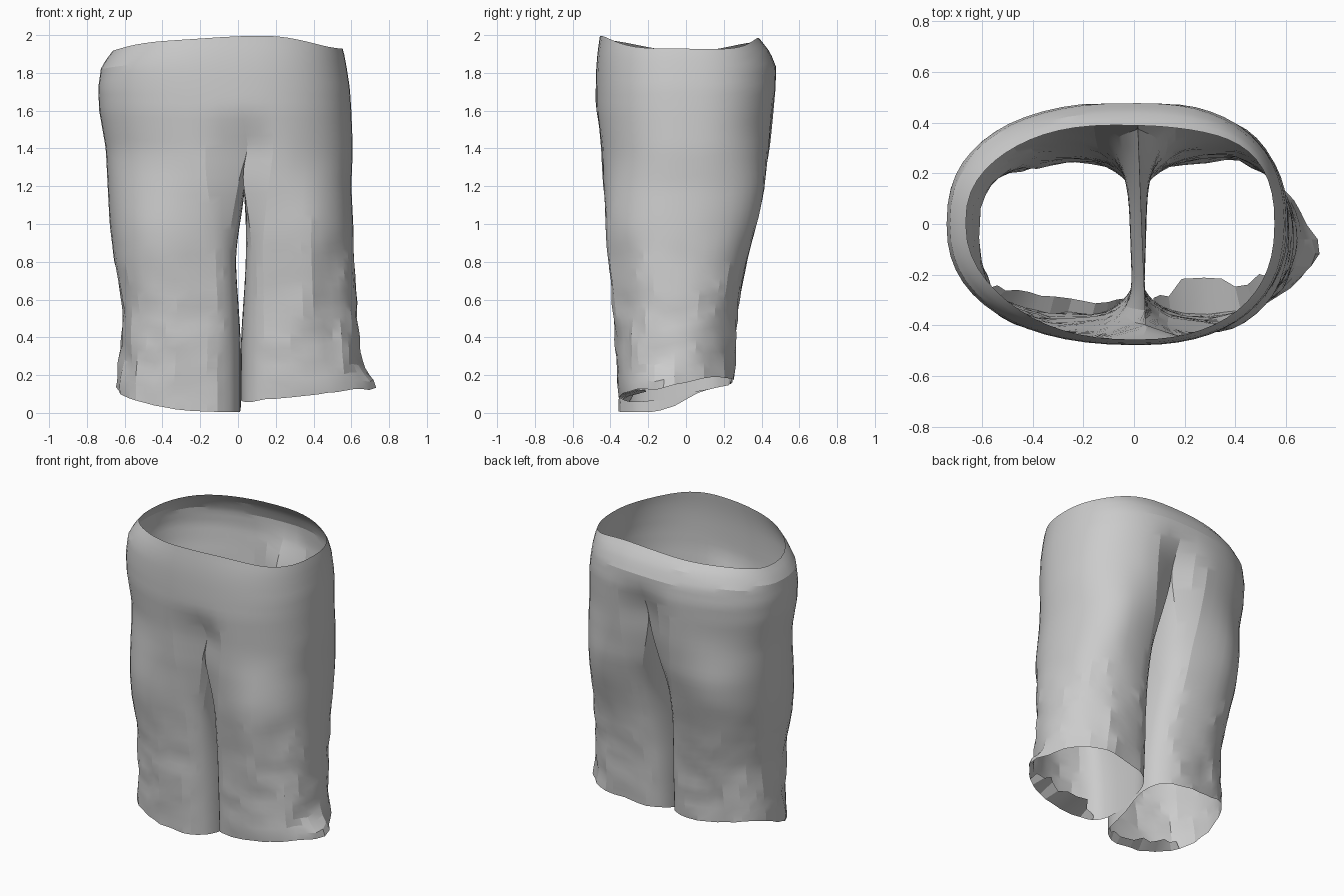
import bpy, bmesh, math, random
from mathutils import Vector, noise

if "Cube" in bpy.data.objects:
    bpy.data.objects.remove(bpy.data.objects["Cube"])

random.seed(4)
SEAM, N, M = 0.015, 56, 13       # seam x, body ring count, inner-leg points
# side profile: z, left x, right x, front y, back y
PROFILE = [
    (0.00, -.635, .67, -.355, .235), (0.15, -.645, .67, -.36, .24),
    (0.30, -.63, .65, -.365, .245), (0.55, -.615, .63, -.38, .27),
    (0.80, -.66, .615, -.41, .32), (1.00, -.68, .61, -.435, .375),
    (1.20, -.69, .60, -.455, .43), (1.40, -.70, .608, -.462, .458),
    (1.60, -.735, .60, -.478, .475), (1.72, -.74, .592, -.478, .485),
    (1.83, -.725, .575, -.475, .478), (1.91, -.67, .56, -.468, .445),
    (2.00, -.575, .53, -.455, .375)]


def smooth(a, b, v):
    t = max(0, min(1, (v - a) / (b - a)))
    return t * t * (3 - 2 * t)


def params(z):
    z = max(0, min(2, z))
    for a, b in zip(PROFILE, PROFILE[1:]):
        if z <= b[0]:
            t = (z - a[0]) / (b[0] - a[0])
            return [p + (q - p) * t for p, q in zip(a[1:], b[1:])]


def power(c, n):
    return math.copysign(abs(c) ** (2 / n), c)


def body_xy(k, z):
    xl, xr, yf, yb = params(z)
    a = math.radians(-90 + 360 * k / N)
    n = 2.4 if math.sin(a) > 0 else 2.3
    cx, sy = power(math.cos(a), n), power(math.sin(a), n)
    x = SEAM + cx * ((xr - SEAM) if cx > 0 else (SEAM - xl))
    back = sy > 0
    y = sy * (yb if back else -yf)
    # creases running down to the crotch
    dent = .2 * smooth(1.85, 1.5, z) if back else .14 * smooth(1.65, 1.35, z)
    y *= 1 - dent * math.exp(-((x - SEAM) / .11) ** 2)
    if not back:
        x += .035 * math.exp(-((z - 1.42) / .12) ** 2 - ((x - SEAM) / .15) ** 2)
    return x, y


def leg_xy(side, a, z):
    xl, xr, yf, yb = params(z)
    c, s = math.cos(a), math.sin(a)
    out = xr if side > 0 else xl
    # inner walls touch at the front and hollow slightly behind
    inner = SEAM + side * .04 * smooth(.3, 1.0, z) * smooth(-.75, .1, s)
    mid, half = (out + inner) / 2, abs(out - inner) / 2
    n = 2.15 if c > 0 else 2.15 + 1.2 * smooth(0, .4, -c)
    return (mid + side * half * power(c, n),
            (yf + yb) / 2 + (yb - yf) / 2 * power(s, n))


def crotch_z(k):
    return 1.47 - .09 * math.cos(2 * math.pi * k / N)


def waist_z(k):
    a = 2 * math.pi * k / N
    return (1.955 + .006 * math.cos(a) + .033 * math.cos(2 * a)
            + .006 * math.sin(5 * a))


def wrinkle(x, y, z, side):
    # soft folds plus small crumples, fading out at the seam and upwards
    low = smooth(1.2, .3, z) * smooth(.05, .2, abs(x - SEAM))
    d = low * (.02 * noise.noise(Vector((x * 5, y * 5, z * 2)))
               + .014 * noise.noise(Vector((x * 14, y * 14, z * 9))))
    v = Vector((x - .33 * side, y + .05)).normalized()
    x, y = x + v.x * d, y + v.y * d
    # flared hem corner and sunken panel on the right leg
    if x > .4:
        x += .065 * math.exp(-((z - .15) / .06) ** 2 - ((y + .12) / .11) ** 2)
        if y < -.1:
            y += .035 * math.exp(-((x - .5) / .08) ** 2 - ((z - .65) / .35) ** 2)
    return x, y


bm = bmesh.new()


def bridge(a, b, closed=True):
    n = len(a)
    for i in range(n if closed else n - 1):
        j = (i + 1) % n
        bm.faces.new((a[i], a[j], b[j], b[i]))


# Hips: rings from the crotch line to the open waist
rows, prev, crotch_ring = 14, None, None
for r in range(rows + 1):
    t = r / rows
    ring = []
    for k in range(N):
        z = crotch_z(k) + (waist_z(k) - crotch_z(k)) * t
        ring.append(bm.verts.new((*body_xy(k, z), z)))
    if prev:
        bridge(prev, ring)
    else:
        crotch_ring = ring
    prev = ring

# Saddle between the legs, back to front
back, front = crotch_ring[N // 2].co, crotch_ring[0].co
saddle = []
for i in range(1, M + 1):
    s = i / (M + 1)
    p = back.lerp(front, s)
    saddle.append(bm.verts.new((p.x, p.y, p.z - .22 * math.sin(math.pi * s) ** .8)))

# Legs: each blends from half the hips plus saddle to a rounded tube
LROWS, h = 30, N // 2
for side in (1, -1):
    ks = [(k * side) % N for k in range(h + 1)]
    prev = [crotch_ring[k] for k in ks] + saddle
    start = [v.co.copy() for v in prev]
    for r in range(1, LROWS + 1):
        t = r / LROWS
        w = smooth(0, .4, t)
        ring = []
        for i, c in enumerate(start):
            a = math.radians(-135 + 270 * i / h) if i <= h else \
                math.radians(135 + 90 * (i - h) / (M + 1))
            hx, hy = leg_xy(side, a, .15)
            outer = max(0, abs(hx) / .65)
            rear = smooth(-.2, .25, hy)
            hem = (.055 + .07 * outer + .08 * rear) if side > 0 else \
                  (.005 + .10 * outer ** 3 + .15 * rear)
            hem += .012 * noise.noise(Vector((hx * 9, hy * 9, 3))) * (hem > .02)
            z = c.z + (hem - c.z) * t
            if i <= h:
                dx, dy = body_xy(ks[i], z)
            else:
                s = (i - h) / (M + 1)
                y0, y1 = body_xy(h, z)[1], body_xy(0, z)[1]
                dx, dy = c.x, y0 + (y1 - y0) * s
            # keep the seam side centred as the legs run down
            ex, ey = leg_xy(side, a, z)
            x, y = wrinkle(dx + (ex - dx) * w, dy + (ey - dy) * w, z, side)
            ring.append(bm.verts.new((x, y, z)))
        bridge(prev, ring)
        prev = ring
    # crumpled hem turned inward at the front of the leg
    edge = [v for v in prev[:h + 1] if v.co.y < -.22]
    size = .12 if side > 0 else .04
    flap = [bm.verts.new(v.co + Vector((
        -.04 * side * i / len(edge),
        (size * random.uniform(.5, 1.3) + .02) * math.sin(math.pi * (i + .3) / len(edge)),
        random.uniform(.02, .06)))) for i, v in enumerate(edge)]
    bridge(edge, flap, False)

bmesh.ops.recalc_face_normals(bm, faces=bm.faces)
mesh = bpy.data.meshes.new("trousers")
bm.to_mesh(mesh)
bm.free()
# make sure the cloth faces outward
if sum(p.normal.dot(Vector((p.center.x, p.center.y, 0))) for p in mesh.polygons) < 0:
    mesh.flip_normals()
obj = bpy.data.objects.new("trousers", mesh)
bpy.context.collection.objects.link(obj)
bpy.context.view_layer.objects.active = obj
obj.select_set(True)
bpy.ops.object.shade_smooth_by_angle(angle=math.radians(14))
